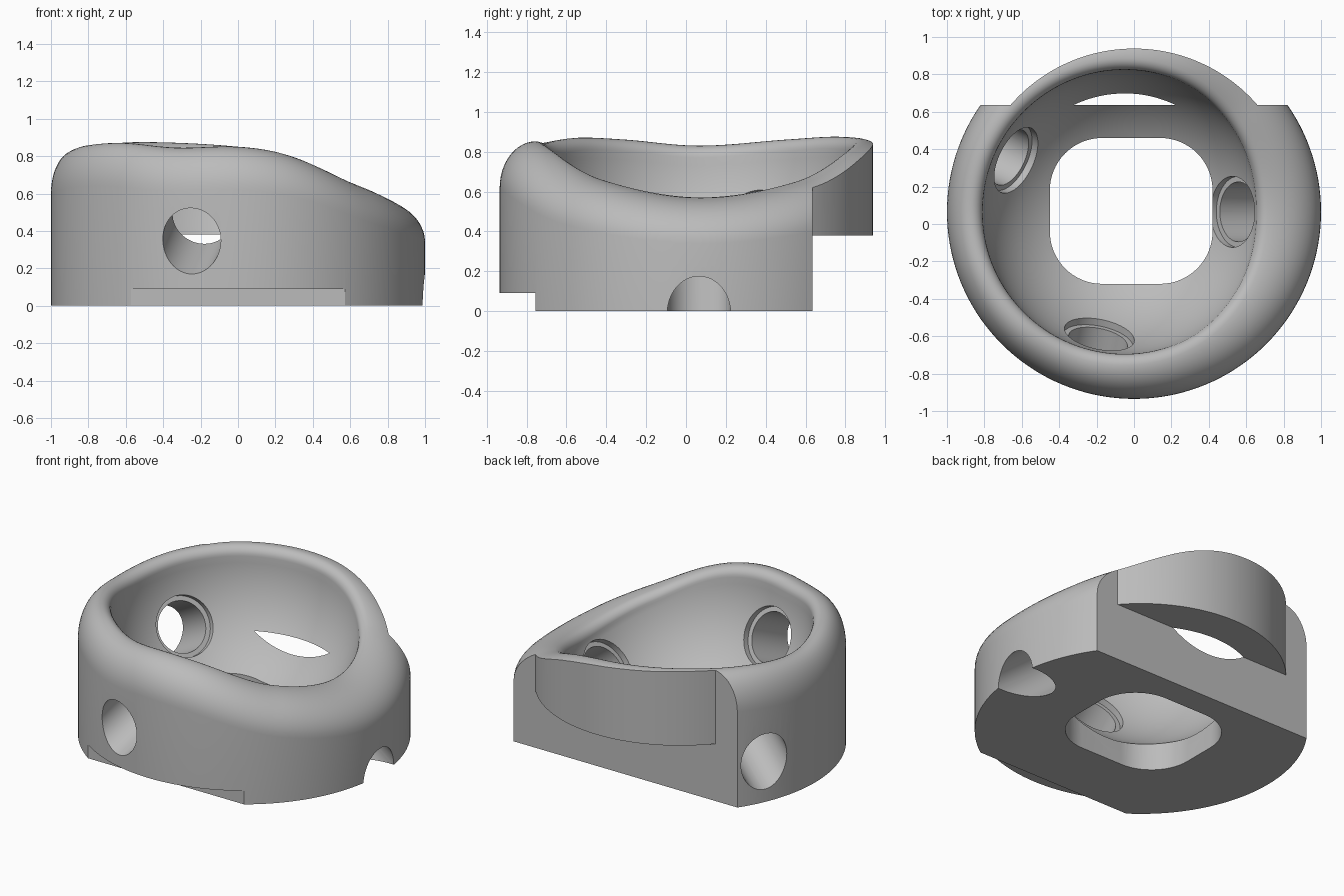
import bpy, bmesh, math
from mathutils import Vector

cube = bpy.data.objects.get("Cube")
if cube:
    bpy.data.objects.remove(cube, do_unlink=True)

grey = bpy.data.materials.new("plain grey")
grey.use_nodes = True
COLOUR = (0.5, 0.5, 0.5, 1)
grey.diffuse_color = COLOUR
grey.node_tree.nodes["Principled BSDF"].inputs["Base Color"].default_value = COLOUR

AXIS_Y = 0.065                                # centre line of the outer wall
BALL = Vector((-0.05, AXIS_Y, 0.80))          # centre of the ball cavity
BALL_R = 0.76
BACK_Y = 0.635                                # flat back face
SEGMENTS = 144

# Rim height around the cup: angle in degrees, crest height
RIM = [(0, .57), (41, .65), (72, .80), (90, .85), (125, .875), (150, .86), (180, .83),
       (205, .86), (225, .87), (247, .845), (270, .85), (288, .81), (319, .66), (360, .57)]


def rim_height(deg):
    """Smooth periodic curve through the rim points."""
    n = len(RIM) - 1

    def point(i):
        turn, k = divmod(i, n)
        return RIM[k][0] + 360 * turn, RIM[k][1]

    def slope(i):
        (a, p), (b, q) = point(i - 1), point(i + 1)
        return (q - p) / (b - a)

    i = max(k for k in range(n) if RIM[k][0] <= deg)
    (a, p), (b, q) = point(i), point(i + 1)
    w, t = b - a, (deg - a) / (b - a)
    return (p * (1 + 2 * t) * (1 - t) ** 2 + slope(i) * w * t * (1 - t) ** 2
            + q * t * t * (3 - 2 * t) + slope(i + 1) * w * t * t * (t - 1))


def profile(deg):
    """Section of the cup as (radius, height), outer foot to cavity floor."""
    th = math.radians(deg)
    h = rim_height(deg)

    def cavity(phi):
        rho = BALL_R * math.sin(phi)
        off = BALL.x
        r = off * math.cos(th) + math.sqrt(rho ** 2 - (off * math.sin(th)) ** 2)
        return r, BALL.z - BALL_R * math.cos(phi)

    top = math.acos((BALL.z - (h - 0.06)) / BALL_R)
    rin = cavity(top)[0]
    crest = rin + 0.06
    pts = [(1, 0)]
    for k in range(13):                       # broad outer rounding
        a = math.pi / 2 * k / 12
        pts.append((crest + (1 - crest) * math.cos(a), h - 0.23 * (1 - math.sin(a))))
    for k in range(1, 7):                     # tight inner rounding
        a = math.pi / 2 * k / 6
        pts.append((crest - 0.06 * math.sin(a), h - 0.06 * (1 - math.cos(a))))
    for k in range(1, 25):                    # ball cavity
        pts.append(cavity(top + (0.2 - top) * k / 24))
    return pts


def finish(name, bm):
    bmesh.ops.recalc_face_normals(bm, faces=bm.faces)
    mesh = bpy.data.meshes.new(name)
    bm.to_mesh(mesh)
    bm.free()
    mesh.materials.append(grey)
    ob = bpy.data.objects.new(name, mesh)
    bpy.context.collection.objects.link(ob)
    return ob


def build_cup():
    bm = bmesh.new()
    cols = []
    for i in range(SEGMENTS):
        deg = 360 * i / SEGMENTS
        c, s = math.cos(math.radians(deg)), math.sin(math.radians(deg))
        cols.append([bm.verts.new((r * c, AXIS_Y + r * s, z)) for r, z in profile(deg)])
    for i, a in enumerate(cols):
        b = cols[(i + 1) % SEGMENTS]
        for k in range(len(a) - 1):
            bm.faces.new((a[k], b[k], b[k + 1], a[k + 1]))
    bm.faces.new([c[0] for c in cols])
    bm.faces.new([c[-1] for c in cols])
    return finish("ball_cup", bm)


def prism(name, outline, z0, z1):
    bm = bmesh.new()
    face = bm.faces.new([bm.verts.new((x, y, z0)) for x, y in outline])
    new = bmesh.ops.extrude_face_region(bm, geom=[face])["geom"]
    bmesh.ops.translate(bm, vec=(0, 0, z1 - z0),
                        verts=[v for v in new if isinstance(v, bmesh.types.BMVert)])
    return finish(name, bm)


def box(name, x, y0, y1, z0, z1):
    return prism(name, [(-x, y0), (x, y0), (x, y1), (-x, y1)], z0, z1)


def bore(name, direction, radius, start, end):
    """Cylinder along a ray from the ball centre."""
    d = Vector(direction).normalized()
    bm = bmesh.new()
    bmesh.ops.create_cone(bm, cap_ends=True, segments=64, radius1=radius,
                          radius2=radius, depth=end - start)
    ob = finish(name, bm)
    rot = d.to_track_quat("Z", "Y").to_matrix().to_4x4()
    ob.data.transform(rot)
    ob.data.transform(rot.Translation(BALL + d * (start + end) / 2))
    return ob


def rounded_outline(x0, x1, y0, y1, r):
    pts = []
    corners = [(x1 - r, y1 - r), (x0 + r, y1 - r), (x0 + r, y0 + r), (x1 - r, y0 + r)]
    for q, (cx, cy) in enumerate(corners):
        for k in range(17):
            a = math.pi / 2 * (q + k / 16)
            pts.append((cx + r * math.cos(a), cy + r * math.sin(a)))
    return pts


def back_outline(radius):
    """Area behind the flat back but outside the overhanging arc."""
    start = math.asin((BACK_Y - AXIS_Y) / radius)
    arc = []
    for k in range(49):
        a = start + (math.pi - 2 * start) * k / 48
        arc.append((radius * math.cos(a), AXIS_Y + radius * math.sin(a)))
    return arc + [(-1.3, BACK_Y), (-1.3, 1.3), (1.3, 1.3), (1.3, BACK_Y)]


cup = build_cup()
cutters = [
    box("back_undercut", 1.3, BACK_Y, 1.4, -0.2, 0.38),
    prism("back_trim", back_outline(0.873), 0.2, 1.2),
    box("front_step", 1.2, -1.2, -0.755, -0.2, 0.09),
    prism("floor_opening", rounded_outline(-0.45, 0.42, -0.32, 0.46, 0.28), -0.2, 0.6),
]
# Three stepped bores pointing at the ball centre
for side, direction in (("left", (1.05, 0, -0.83)), ("front", (-0.2, -0.97, -0.455)),
                        ("right", (-0.6, 0.285, -0.37))):
    cutters.append(bore(side + "_bore", direction, 0.16, 0.5, 1.75))
    cutters.append(bore(side + "_counterbore", direction, 0.19, 0.55, 0.775))

for cutter in cutters:
    cutter.hide_render = True
    mod = cup.modifiers.new(cutter.name, "BOOLEAN")
    mod.operation = "DIFFERENCE"
    mod.solver = "EXACT"
    mod.object = cutter

# Bake the cuts and drop the cutters
bpy.context.view_layer.update()
result = cup.evaluated_get(bpy.context.evaluated_depsgraph_get())
baked = bpy.data.meshes.new_from_object(result)
cup.modifiers.clear()
cup.data = baked
baked.materials.clear()
baked.materials.append(grey)
for cutter in cutters:
    bpy.data.objects.remove(cutter, do_unlink=True)

bpy.ops.object.select_all(action="DESELECT")
cup.select_set(True)
bpy.context.view_layer.objects.active = cup
bpy.ops.object.shade_smooth_by_angle(angle=math.radians(30))
